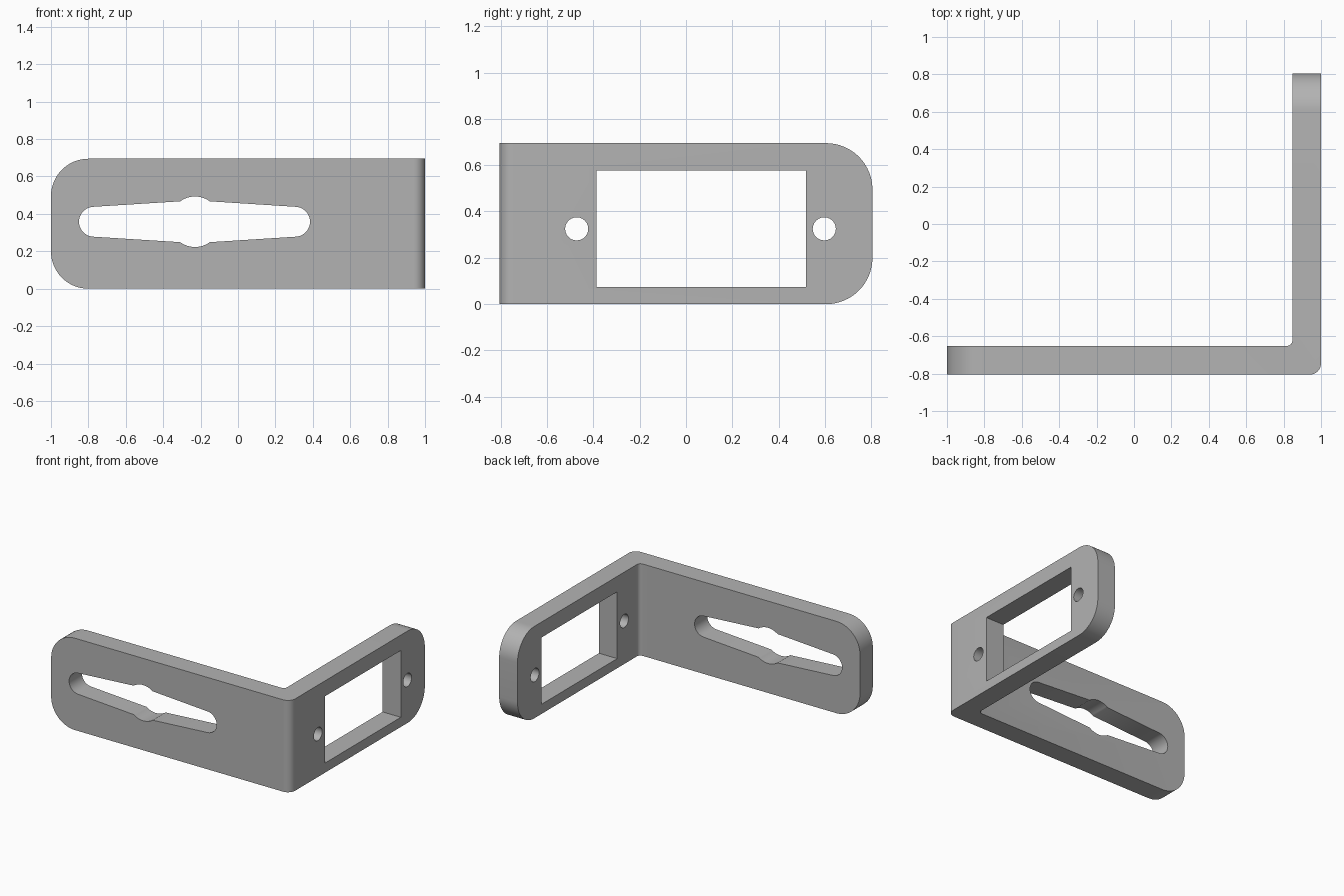
import bpy, bmesh, math
from mathutils import Vector

cube = bpy.data.objects.get("Cube")
if cube:
    bpy.data.objects.remove(cube, do_unlink=True)

X, Y, H, T = 1.0, 0.805, 0.695, 0.153   # half extents, height, plate thickness

metal = bpy.data.materials.new("grey metal")
metal.use_nodes = True
GREY = (0.45, 0.45, 0.45, 1)
metal.diffuse_color = GREY
metal.node_tree.nodes["Principled BSDF"].inputs["Base Color"].default_value = GREY


def prism(name, points, direction):
    """Closed solid from an outline swept along a direction."""
    bm = bmesh.new()
    face = bm.faces.new([bm.verts.new(p) for p in points])
    swept = bmesh.ops.extrude_face_region(bm, geom=[face])["geom"]
    bmesh.ops.translate(bm, vec=direction,
                        verts=[v for v in swept if isinstance(v, bmesh.types.BMVert)])
    bmesh.ops.recalc_face_normals(bm, faces=bm.faces)
    mesh = bpy.data.meshes.new(name)
    bm.to_mesh(mesh)
    bm.free()
    mesh.materials.append(metal)
    obj = bpy.data.objects.new(name, mesh)
    bpy.context.collection.objects.link(obj)
    return obj


def arc(cx, cz, r, start, end, n):
    return [(cx + r * math.cos(math.radians(start + (end - start) * i / n)),
             cz + r * math.sin(math.radians(start + (end - start) * i / n)))
            for i in range(n + 1)]


# L-shaped bracket
outline = [(-X, -Y), (X, -Y), (X, Y), (X - T, Y), (X - T, -Y + T), (-X, -Y + T)]
bracket = prism("angle_bracket", [(x, y, 0) for x, y in outline], Vector((0, 0, H)))

# Round the bend inside and out, then the free ends of both legs
bm = bmesh.new()
bm.from_mesh(bracket.data)


def round_edges(test, radius, segments):
    edges = [e for e in bm.edges if all(test(v.co) for v in e.verts)]
    bmesh.ops.bevel(bm, geom=edges, offset=radius, offset_type='OFFSET',
                    segments=segments, profile=0.5, affect='EDGES')


def near(x, y):
    return lambda c: abs(c.x - x) < 1e-4 and abs(c.y - y) < 1e-4


round_edges(near(X, -Y), 0.06, 10)
round_edges(near(X - T, -Y + T), 0.03, 8)
for z in (0, H):
    round_edges(lambda c: abs(c.x + X) < 1e-4 and abs(c.z - z) < 1e-4, 0.2, 16)
    round_edges(lambda c: abs(c.y - Y) < 1e-4 and abs(c.z - z) < 1e-4, 0.2, 16)
bm.to_mesh(bracket.data)
bm.free()

# Tapered slot with a round swelling in the middle
ZC, MID = 0.358, -0.23
slot = (arc(MID, ZC, 0.135, 126, 54, 14) + arc(0.305, ZC, 0.08, 87, -87, 20)
        + arc(MID, ZC, 0.135, -54, -126, 14) + arc(-0.77, ZC, 0.08, 267, 93, 20))
cutters = [prism("slot_cutter", [(x, -Y - 0.1, z) for x, z in slot], Vector((0, 0.4, 0)))]

# Window and two screw holes in the side leg
window = [(-0.387, 0.073), (0.518, 0.073), (0.518, 0.578), (-0.387, 0.578)]
holes = [arc(y, 0.325, 0.05, 0, 345, 23) for y in (-0.472, 0.597)]
for name, shape in zip(("window", "front_hole", "back_hole"), [window] + holes):
    cutters.append(prism(name + "_cutter", [(X - T - 0.1, y, z) for y, z in shape],
                         Vector((T + 0.2, 0, 0))))

# Cut the openings
bpy.ops.object.select_all(action='DESELECT')
bracket.select_set(True)
bpy.context.view_layer.objects.active = bracket
for cutter in cutters:
    mod = bracket.modifiers.new(cutter.name, 'BOOLEAN')
    mod.operation, mod.solver, mod.object = 'DIFFERENCE', 'EXACT', cutter
    bpy.ops.object.modifier_apply(modifier=mod.name)
for cutter in cutters:
    bpy.data.objects.remove(cutter, do_unlink=True)

bpy.ops.object.shade_smooth_by_angle(angle=math.radians(30))
